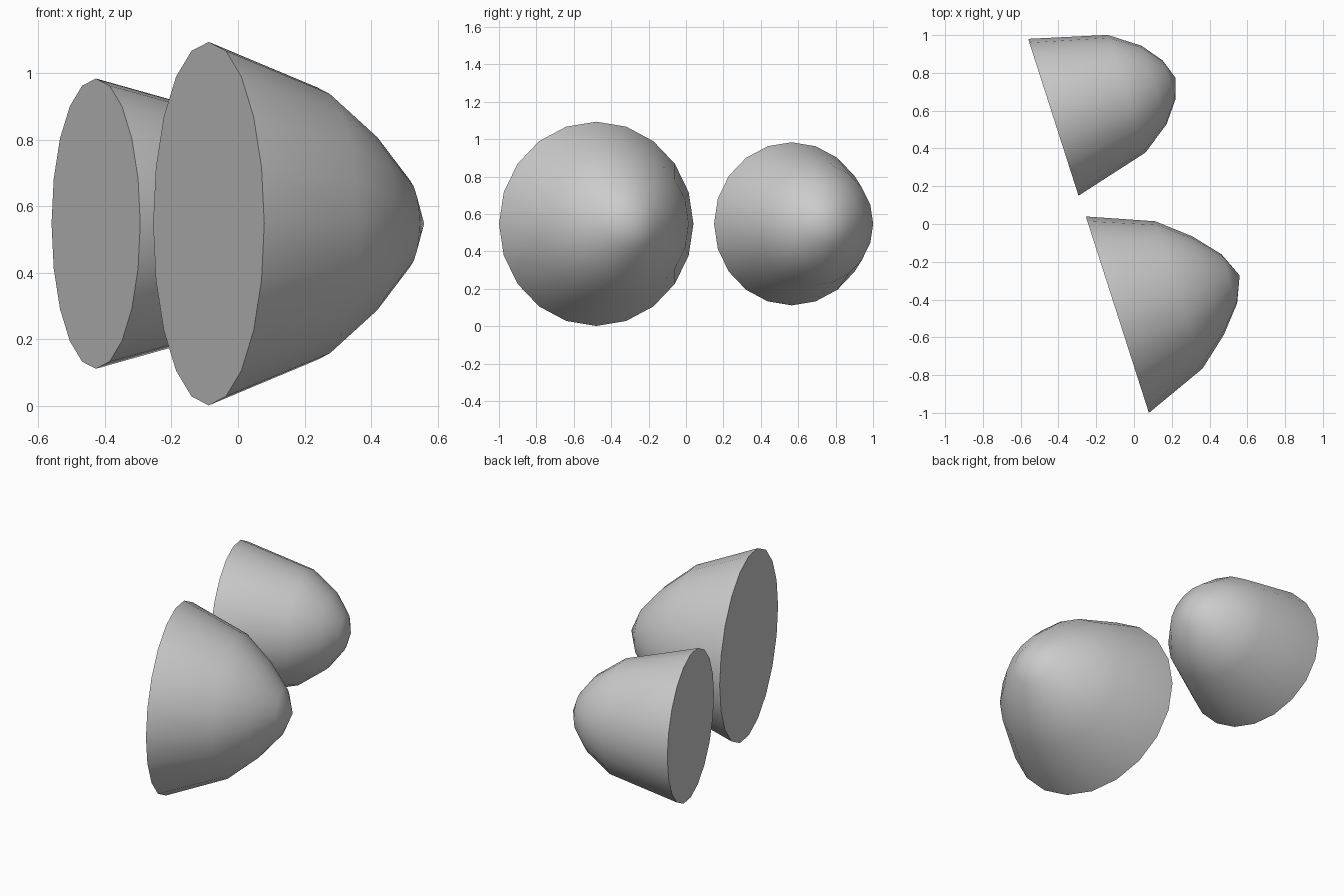
import bpy, bmesh
from math import cos, sin, pi, radians
from mathutils import Matrix

if "Cube" in bpy.data.objects:
    bpy.data.objects.remove(bpy.data.objects["Cube"])

SIDES = 20


def dome(name, centre, radius, heights, angle):
    """Closed dome: flat base disc, rings shrinking in even steps to a tip, axis laid level."""
    bm = bmesh.new()
    steps = len(heights)
    rings = []
    for i, h in enumerate([0] + heights[:-1]):
        r = radius * (1 - i / steps)
        rings.append([bm.verts.new((h, r * cos(2 * pi * k / SIDES), r * sin(2 * pi * k / SIDES)))
                      for k in range(SIDES)])
    tip = bm.verts.new((heights[-1], 0, 0))
    bm.faces.new(rings[0])
    for k in range(SIDES):
        j = (k + 1) % SIDES
        for a, b in zip(rings, rings[1:]):
            bm.faces.new((a[k], a[j], b[j], b[k]))
        bm.faces.new((rings[-1][k], rings[-1][j], tip))
    bmesh.ops.recalc_face_normals(bm, faces=bm.faces)
    bm.transform(Matrix.Translation(centre) @ Matrix.Rotation(radians(angle), 4, 'Z'))
    mesh = bpy.data.meshes.new(name)
    bm.to_mesh(mesh)
    bm.free()
    ob = bpy.data.objects.new(name, mesh)
    bpy.context.collection.objects.link(ob)
    bpy.ops.object.select_all(action='DESELECT')
    ob.select_set(True)
    bpy.context.view_layer.objects.active = ob
    bpy.ops.object.shade_smooth_by_angle(angle=radians(35))
    return ob


# Large front dome and smaller rear dome, both turned the same way
dome("large_dome", (-0.088, -0.48, 0.548), 0.546, [0.342, 0.505, 0.622, 0.68], 17.8)
dome("small_dome", (-0.427, 0.565, 0.548), 0.436, [0.407, 0.56, 0.643, 0.68], 17.8)
